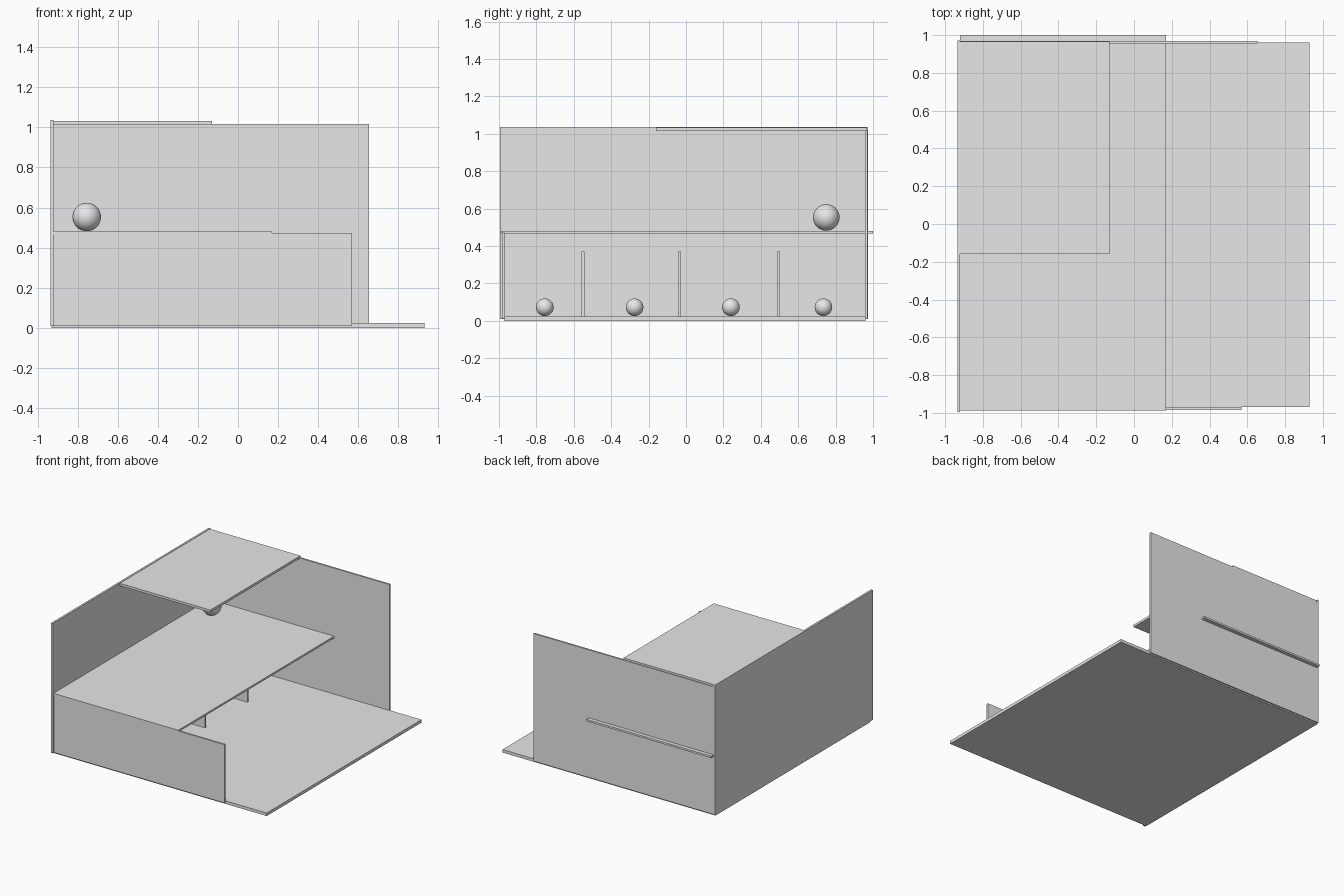
import bpy

cube = bpy.data.objects.get("Cube")
if cube:
    bpy.data.objects.remove(cube, do_unlink=True)

# Single plain material
GREY = (0.8, 0.8, 0.8, 1)
grey = bpy.data.materials.new("light grey")
grey.use_nodes = True
grey.diffuse_color = GREY
grey.node_tree.nodes["Principled BSDF"].inputs["Base Color"].default_value = GREY


def panel(name, x, y, z):
    """Flat board given by its (min, max) range on each axis."""
    ranges = (x, y, z)
    bpy.ops.mesh.primitive_cube_add(size=1, location=[(a + b) / 2 for a, b in ranges])
    ob = bpy.context.object
    ob.name = name
    ob.scale = [b - a for a, b in ranges]
    bpy.ops.object.transform_apply(location=False, rotation=False, scale=True)
    ob.data.materials.append(grey)


def ball(name, location, radius):
    bpy.ops.mesh.primitive_uv_sphere_add(segments=32, ring_count=16,
                                         radius=radius, location=location)
    ob = bpy.context.object
    ob.name = name
    bpy.ops.object.shade_smooth()
    ob.data.materials.append(grey)


WALL = -0.92  # inner face of the side wall

# Floor and walls
panel("floor", (-0.93, 0.93), (-0.97, 0.96), (0, 0.024))
panel("side_wall", (-0.935, WALL), (-0.995, 0.972), (0.01, 1.036))
panel("back_wall", (WALL, 0.655), (0.956, 0.97), (0.01, 1.018))
panel("front_wall", (WALL, 0.57), (-0.984, -0.97), (0.012, 0.473))

# Upper floor, slotted through the back wall, and partial roof
panel("upper_floor", (WALL, 0.17), (-0.988, 1.0), (0.466, 0.481))
panel("roof", (WALL, -0.13), (-0.16, 0.965), (1.014, 1.033))

# Stall dividers against the side wall
for i, y in enumerate((-0.55, -0.035, 0.495)):
    panel(f"divider_{i + 1}", (WALL, -0.26), (y - 0.008, y + 0.008), (0.02, 0.37))

# One small ball per stall, one large ball upstairs
for i, y in enumerate((-0.755, -0.275, 0.24, 0.735)):
    ball(f"small_ball_{i + 1}", (-0.7, y, 0.073), 0.047)
ball("large_ball", (-0.755, 0.75, 0.553), 0.071)
